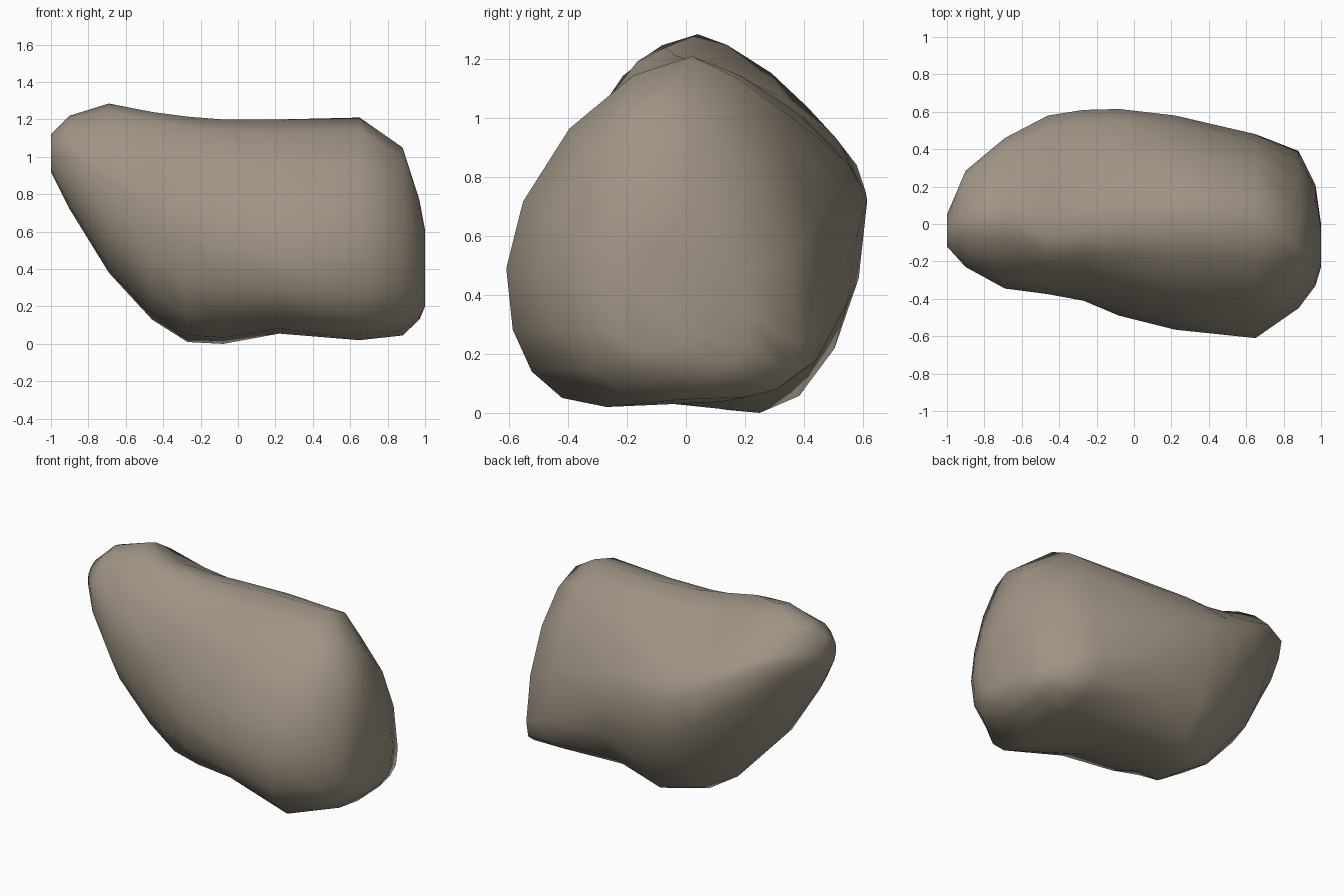
import bpy
import bmesh
from math import cos, sin, pi

default_cube = bpy.data.objects.get("Cube")
if default_cube:
    bpy.data.objects.remove(default_cube, do_unlink=True)

# Cross-sections along x: position, then (y, z) of the crest, base, front and back
SECTIONS = [
    (-1.0, (-.03, 1.12), (-.05, .92), (-.12, 1.03), (.05, 1.02)),
    (-.9, (.02, 1.22), (0, .72), (-.23, 1), (.285, 1.06)),
    (-.69, (.04, 1.285), (.08, .38), (-.345, .87), (.46, .96)),
    (-.46, (-.07, 1.24), (.12, .13), (-.375, .7), (.58, .84)),
    (-.27, (-.04, 1.215), (.14, .01), (-.41, .58), (.61, .75)),
    (-.08, (0, 1.2), (.25, 0), (-.49, .52), (.615, .72)),
    (.22, (.03, 1.2), (.1, .055), (-.565, .48), (.58, .6)),
    (.65, (.02, 1.21), (-.27, .02), (-.61, .49), (.48, .34)),
    (.88, (-.12, 1.05), (-.02, .045), (-.45, .45), (.39, .23)),
    (.97, (-.09, .77), (-.05, .13), (-.33, .4), (.21, .34)),
    (1.0, (-.1, .61), (-.12, .2), (-.23, .42), (0, .38)),
]
STEPS = 4  # edges per quarter of a ring


def quarter(side, pole, power, from_side):
    """Corner from a side point to the crest or base: power 1 is round, 2 is flat."""
    points = []
    for i in range(STEPS):
        t = (i if from_side else STEPS - i) / STEPS * pi / 2
        across = max(cos(t), 0) ** power
        up = max(sin(t), 0) ** power
        points.append((pole[0] + (side[0] - pole[0]) * across,
                       side[1] + (pole[1] - side[1]) * up))
    return points


def ring(x, crest, base, front, back):
    """Closed outline, squarer towards the blunt end."""
    blunt = min(max((x + .4) / 1.2, 0), 1)
    outline = (quarter(back, crest, 1.5 - .42 * blunt, True)
               + quarter(front, crest, 1.2, False)
               + quarter(front, base, .85, True)
               + quarter(back, base, 1.2 - .58 * blunt, False))
    return [(x, y, z) for y, z in outline]


# Loft the sections into one closed boulder
bm = bmesh.new()
loops = [[bm.verts.new(p) for p in ring(*s)] for s in SECTIONS]
for a, b in zip(loops, loops[1:]):
    for i in range(len(a)):
        j = (i + 1) % len(a)
        bm.faces.new((a[i], a[j], b[j], b[i]))
bm.faces.new(loops[0])
bm.faces.new(loops[-1])
bmesh.ops.recalc_face_normals(bm, faces=bm.faces)
for face in bm.faces:
    face.smooth = True

mesh = bpy.data.meshes.new("boulder")
bm.to_mesh(mesh)
bm.free()
boulder = bpy.data.objects.new("boulder", mesh)
bpy.context.collection.objects.link(boulder)

# Warm grey stone
stone = bpy.data.materials.new("warm_grey_stone")
stone.use_nodes = True
colour = (.35, .3, .235, 1)
stone.diffuse_color = colour
shader = stone.node_tree.nodes["Principled BSDF"]
shader.inputs["Base Color"].default_value = colour
shader.inputs["Roughness"].default_value = .9
mesh.materials.append(stone)
